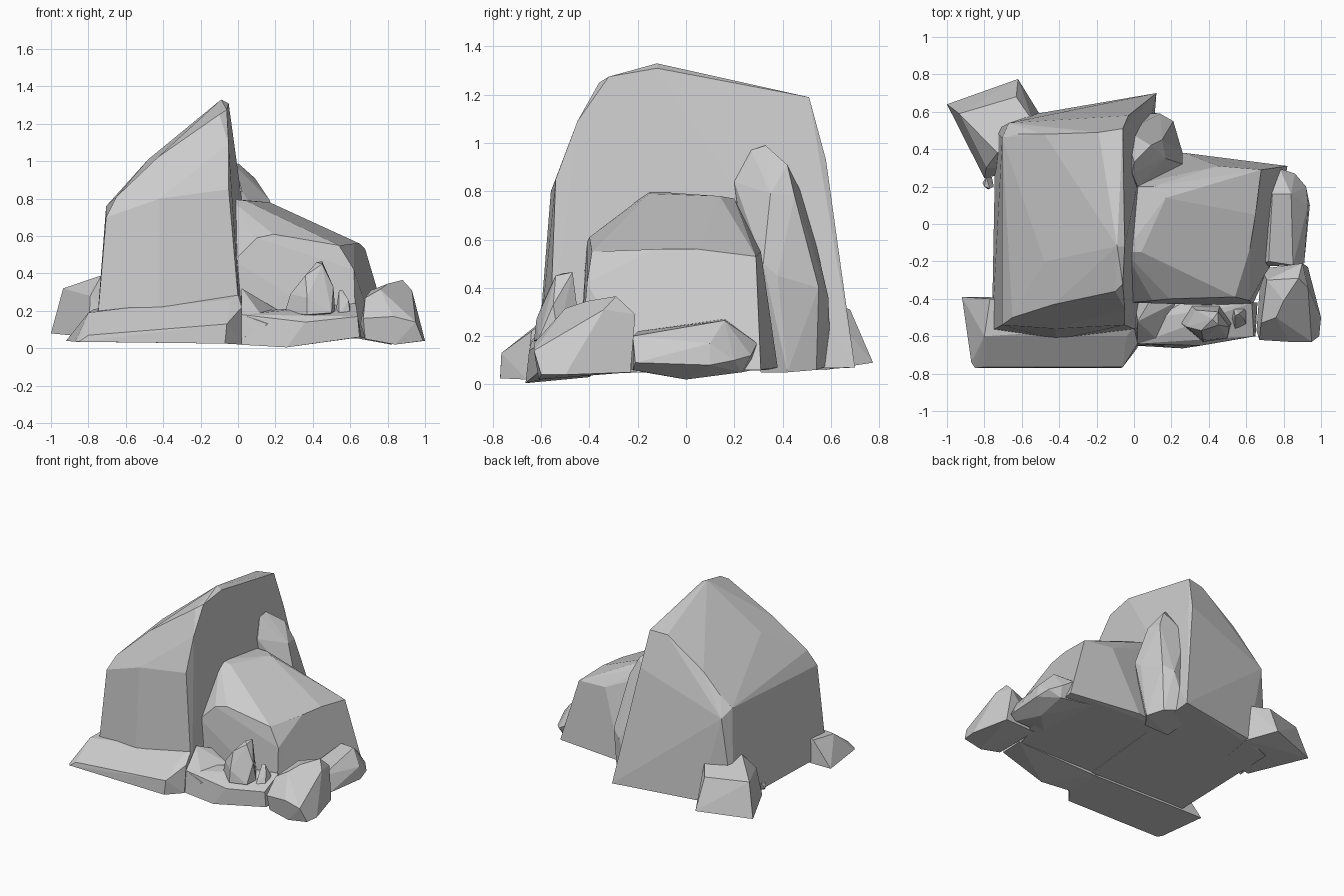
import bpy, bmesh

def rock(name, *pts):
    """Flat-shaded faceted stone: convex hull of a few corner points."""
    bm = bmesh.new()
    for p in pts:
        bm.verts.new(p)
    bmesh.ops.convex_hull(bm, input=bm.verts[:])
    loose = [v for v in bm.verts if not v.link_faces]
    bmesh.ops.delete(bm, geom=loose, context='VERTS')
    bmesh.ops.dissolve_limit(bm, angle_limit=0.09, verts=bm.verts[:], edges=bm.edges[:])
    bmesh.ops.recalc_face_normals(bm, faces=bm.faces[:])
    me = bpy.data.meshes.new(name)
    bm.to_mesh(me)
    bm.free()
    ob = bpy.data.objects.new(name, me)
    bpy.context.collection.objects.link(ob)
    return ob

# tall slanted main boulder
rock("main_boulder",
     (-.76, -.57, .05), (-.42, -.62, .05), (.02, -.57, .04), (.12, .70, .07), (-.52, .59, .07), (-.74, .5, .06),
     (-.705, -.54, .70), (-.42, -.56, .80), (-.05, -.54, .85),
     (-.65, -.50, .81), (-.43, -.43, 1.02), (-.10, -.36, 1.25), (-.05, -.45, 1.09), (-.06, -.32, 1.275),
     (-.09, -.12, 1.33), (-.05, -.12, 1.31), (-.48, -.2, 1.01),
     (-.705, .46, .76), (-.62, .48, .84), (-.48, .48, .98), (-.19, .49, 1.18), (-.06, .51, 1.19),
     (-.67, .54, .70), (-.03, .58, .93))

# medium boulder on the right
rock("side_boulder",
     (-.05, -.42, .05), (.63, -.44, .06), (.74, -.2, .05), (.82, .31, .06), (.27, .38, .07), (-.05, .35, .06),
     (-.02, -.42, .47), (.10, -.41, .59), (.19, -.40, .61), (.54, -.39, .55), (.62, -.41, .42),
     (-.05, -.15, .80), (.04, -.15, .79), (.17, .14, .78), (.10, .20, .77), (-.05, .2, .77),
     (.62, -.13, .56), (.65, .05, .56), (.68, .29, .53), (.74, .30, .32), (.45, .31, .55))

# upright shard behind
rock("back_shard",
     (-.04, .31, .05), (.16, .31, .05), (.24, .42, .05), (.19, .54, .06), (.05, .60, .08), (-.04, .59, .08),
     (-.03, .20, .78), (.02, .20, .84), (-.01, .27, .97), (0, .33, .99), (.09, .42, .91),
     (.17, .35, .79), (.26, .32, .50), (.26, .38, .45), (.21, .55, .40), (.14, .59, .36),
     (.15, .45, .78), (-.04, .50, .75))

# low slab in front of the main boulder
rock("front_left_slab",
     (-.92, -.39, .04), (-.87, -.74, .035), (-.85, -.77, .035), (-.07, -.77, .025), (.02, -.66, .02), (.01, -.4, .03),
     (-.80, -.765, .07), (-.06, -.765, .13), (.02, -.64, .22), (0, -.55, .29), (-.04, -.6, .26),
     (-.46, -.58, .23), (-.80, -.60, .19), (-.77, -.4, .21))

# low dished slab in front of the side boulder, with a raised left shoulder
rock("front_right_slab",
     (0, -.65, .02), (.26, -.665, .005), (.65, -.6, .06), (.66, -.42, .06), (0, -.4, .03),
     (.02, -.64, .18), (.17, -.65, .14), (.36, -.65, .14), (.64, -.6, .17),
     (.12, -.5, .2), (.26, -.42, .2), (.63, -.42, .24))
rock("slab_shoulder",
     (0, -.65, .04), (.02, -.64, .18), (.16, -.65, .13), (.02, -.52, .32), (.22, -.42, .2),
     (.08, -.42, .28), (0, -.4, .04), (.22, -.42, .04))

# crystals standing on the slab
rock("large_crystal",
     (.25, -.53, .19), (.37, -.63, .18), (.50, -.61, .19), (.52, -.53, .2), (.46, -.43, .15), (.3, -.43, .15),
     (.28, -.55, .29), (.36, -.57, .39), (.42, -.51, .46), (.45, -.47, .465), (.45, -.54, .45),
     (.51, -.55, .33), (.37, -.62, .27), (.33, -.46, .33))
rock("small_crystal",
     (.52, -.51, .18), (.54, -.57, .17), (.60, -.54, .18), (.61, -.44, .18), (.53, -.44, .18),
     (.54, -.49, .31), (.56, -.48, .31), (.59, -.51, .26))

# loose stones around the base
rock("front_right_stone",
     (.68, -.60, .05), (.84, -.61, .02), (.99, -.6, .04), (1, -.5, .04), (.93, -.23, .05), (.68, -.24, .05),
     (.655, -.57, .13), (.67, -.62, .16), (.83, -.63, .17), (.95, -.63, .14),
     (.68, -.53, .27), (.76, -.5, .315), (.71, -.3, .31), (.80, -.41, .345), (.88, -.29, .365), (.93, -.34, .31), (.90, -.21, .29))
rock("right_stone",
     (.60, -.23, .06), (.86, -.22, .06), (.82, 0, .02), (.84, .23, .05), (.60, .28, .06),
     (.91, -.21, .09), (.94, .1, .08), (.92, .2, .1), (.86, .27, .12), (.78, .295, .17),
     (.85, -.22, .2), (.72, -.2, .22), (.93, .1, .17), (.84, .16, .265), (.74, .16, .27))
rock("back_left_stone",
     (-1, .64, .08), (-.62, .775, .09), (-.5, .58, .06), (-.8, .245, .06), (-.55, .3, .06),
     (-.935, .59, .32), (-.63, .68, .31), (-.54, .55, .36), (-.73, .38, .39), (-.79, .3, .28))
rock("pebble",
     (-.81, .22, .1), (-.78, .185, .07), (-.75, .2, .1), (-.76, .25, .08), (-.79, .25, .14), (-.77, .19, .13), (-.8, .2, .13))
